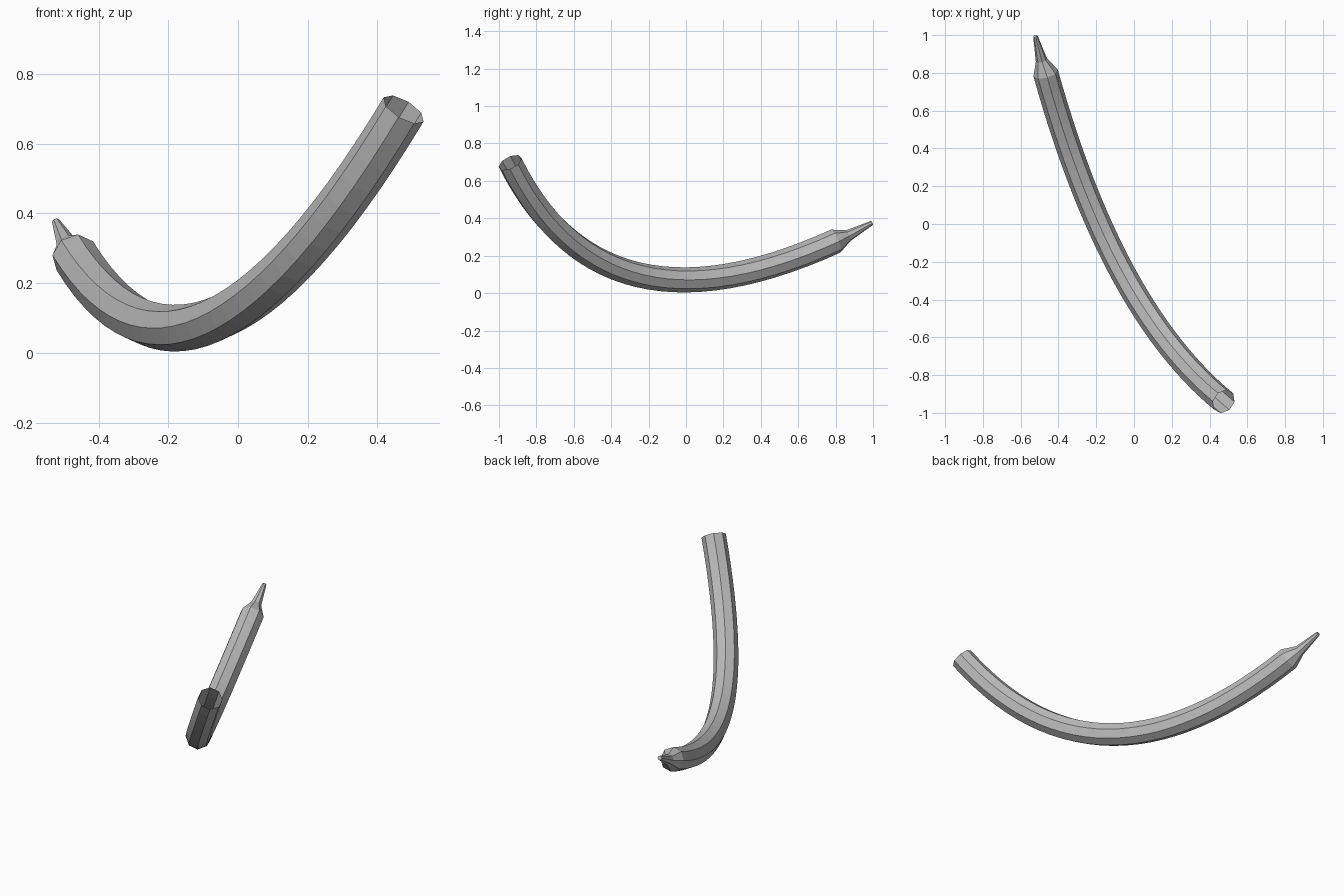
import bpy, bmesh
from math import cos, sin, asin, tau
from mathutils import Vector

cube = bpy.data.objects.get("Cube")
if cube:
    bpy.data.objects.remove(cube, do_unlink=True)

SIDES, STEPS, RADIUS = 8, 28, 0.067

# Centre line: a bent arc from the open end to the shoulder of the tip
start = Vector((0.475, -0.94, 0.698))
bend = Vector((-0.12, -0.45, -0.29))
end = Vector((-0.468, 0.80, 0.278))
side = (start - bend).cross(end - bend).normalized()
phase = asin(side.z)

stations = []  # centre, tangent, radius
for i in range(STEPS + 1):
    t = i / STEPS
    centre = start * (1 - t) ** 2 + bend * 2 * t * (1 - t) + end * t * t
    tangent = ((bend - start) * (1 - t) + (end - bend) * t).normalized()
    stations.append((centre, tangent, RADIUS))

# Narrow tip: a quick shoulder, then a thin neck
tip = Vector((-0.522, 0.994, 0.375))
for centre, radius in ((Vector((-0.49, 0.868, 0.308)), 0.031), (tip, 0.012)):
    stations.append((centre, (tip - end).normalized(), radius))

# Skin the rings into an eight-sided tube, open at the start
bm = bmesh.new()
rings = []
for centre, tangent, radius in stations:
    up = tangent.cross(side).normalized()
    ring = []
    for k in range(SIDES):
        a = phase + tau * k / SIDES
        ring.append(bm.verts.new(centre + radius * (cos(a) * up + sin(a) * side)))
    rings.append(ring)
for low, high in zip(rings, rings[1:]):
    for k in range(SIDES):
        n = (k + 1) % SIDES
        bm.faces.new((low[k], low[n], high[n], high[k]))
bm.faces.new(rings[-1])
bmesh.ops.recalc_face_normals(bm, faces=bm.faces)

mesh = bpy.data.meshes.new("curved_tube")
bm.to_mesh(mesh)
bm.free()
tube = bpy.data.objects.new("curved_tube", mesh)
bpy.context.collection.objects.link(tube)

# Plain grey
grey = bpy.data.materials.new("plain_grey")
grey.use_nodes = True
color = (0.5, 0.5, 0.5, 1)
grey.diffuse_color = color
grey.node_tree.nodes["Principled BSDF"].inputs["Base Color"].default_value = color
mesh.materials.append(grey)
